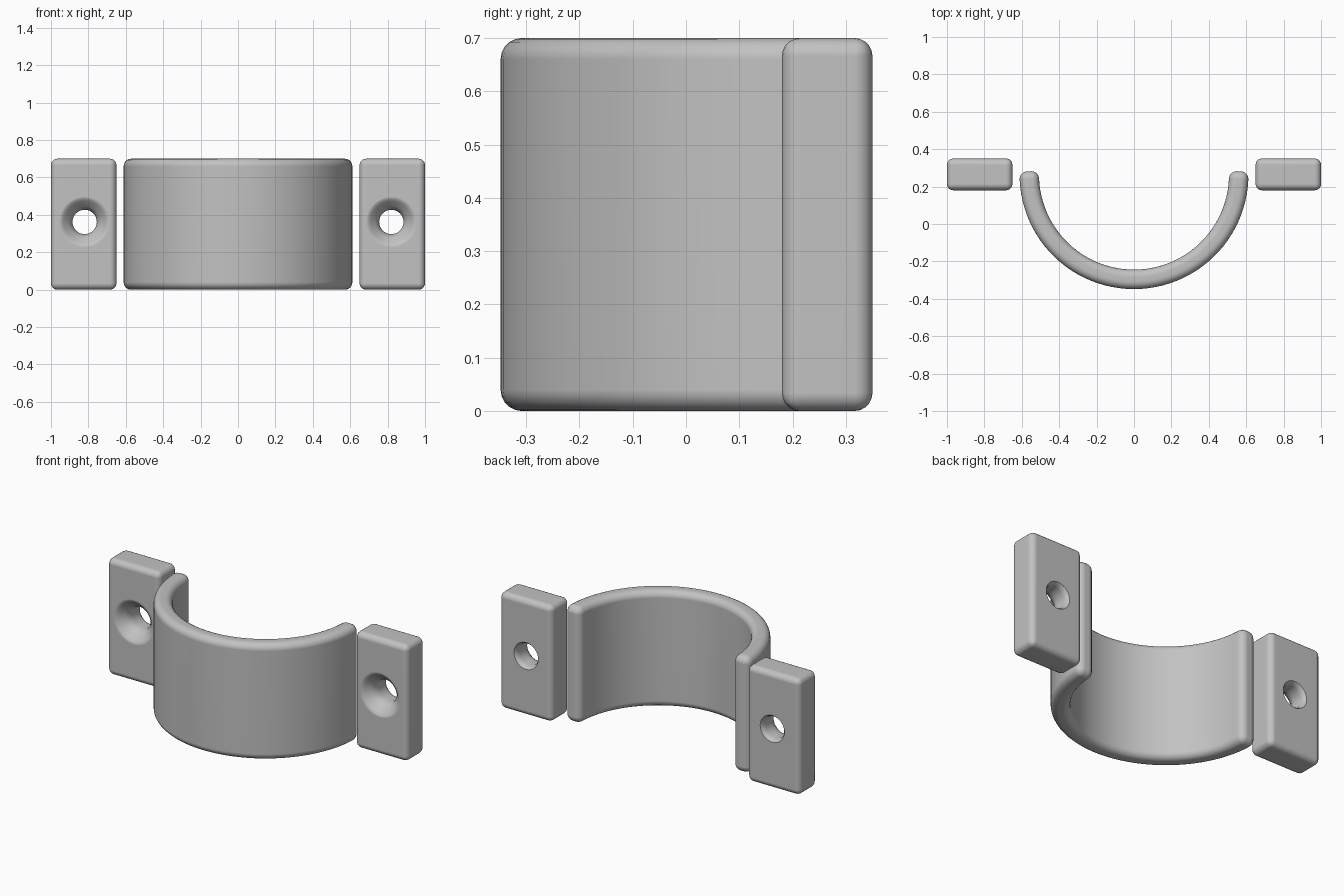
import bpy, bmesh, math
from mathutils import Matrix, Vector

cube = bpy.data.objects.get("Cube")
if cube:
    bpy.data.objects.remove(cube, do_unlink=True)

HEIGHT = 0.7
ROUND = 0.04
COLOUR = (0.54, 0.54, 0.54, 1)
grey = bpy.data.materials.new("plain grey")
grey.use_nodes = True
grey.diffuse_color = COLOUR
grey.node_tree.nodes["Principled BSDF"].inputs["Base Color"].default_value = COLOUR


def add_object(name, bm):
    bmesh.ops.recalc_face_normals(bm, faces=bm.faces)
    mesh = bpy.data.meshes.new(name)
    bm.to_mesh(mesh)
    bm.free()
    obj = bpy.data.objects.new(name, mesh)
    bpy.context.collection.objects.link(obj)
    mesh.materials.append(grey)
    return obj


def apply_and_smooth(obj):
    bpy.ops.object.select_all(action="DESELECT")
    obj.select_set(True)
    bpy.context.view_layer.objects.active = obj
    for mod in list(obj.modifiers):
        bpy.ops.object.modifier_apply(modifier=mod.name)
    bpy.ops.object.shade_smooth_by_angle(angle=math.radians(50))
    weighted = obj.modifiers.new("Flat face shading", "WEIGHTED_NORMAL")
    weighted.keep_sharp = True
    bpy.ops.object.modifier_apply(modifier=weighted.name)


# Rounded rectangle section of the saddle, shrunk by an inset at its ends
def section(inset, steps=5):
    radius = max(ROUND - inset, 0.001)
    half_u = 0.052 - inset - radius
    half_z = HEIGHT / 2 - inset - radius
    pts = []
    for corner, (su, sz) in enumerate(((1, 1), (-1, 1), (-1, -1), (1, -1))):
        for i in range(steps + 1):
            a = math.pi / 2 * (corner + i / steps)
            pts.append((su * half_u + radius * math.cos(a), sz * half_z + radius * math.sin(a)))
    return pts


# Half-round saddle: the section swept round an arc, with rounded ends
def build_saddle(steps=48, cap_steps=5):
    start, end = math.pi + 0.04, math.tau - 0.04
    caps = [math.pi / 2 * i / cap_steps for i in range(1, cap_steps + 1)]
    cap = [(ROUND * math.sin(a), ROUND * (1 - math.cos(a))) for a in caps]
    stations = [(start, -shift, inset) for shift, inset in reversed(cap)]
    stations += [(start + (end - start) * i / steps, 0, 0) for i in range(steps + 1)]
    stations += [(end, shift, inset) for shift, inset in cap]

    bm = bmesh.new()
    rings = []
    for angle, shift, inset in stations:
        radial = Vector((math.cos(angle), math.sin(angle), 0))
        tangent = Vector((-radial.y, radial.x, 0))
        centre = Vector((0, 0.264, HEIGHT / 2)) + radial * 0.56 + tangent * shift
        rings.append([bm.verts.new(centre + radial * u + Vector((0, 0, z)))
                      for u, z in section(inset)])
    for a, b in zip(rings, rings[1:]):
        for i in range(len(a)):
            bm.faces.new((a[i - 1], a[i], b[i], b[i - 1]))
    bm.faces.new(rings[0])
    bm.faces.new(rings[-1])
    return add_object("saddle", bm)


apply_and_smooth(build_saddle())


# Lathed cutter for the screw hole: (radius, y) from front to back
def screw_hole_cutter(x):
    profile = [(0, 0.1), (0.15, 0.1), (0.15, 0.176), (0.125, 0.183), (0.112, 0.192),
               (0.085, 0.22), (0.072, 0.237), (0.065, 0.265), (0.066, 0.32),
               (0.071, 0.338), (0.084, 0.354), (0.084, 0.4), (0, 0.4)]
    bm = bmesh.new()
    verts = [bm.verts.new((r, y, 0)) for r, y in profile]
    edges = [bm.edges.new(pair) for pair in zip(verts, verts[1:])]
    bmesh.ops.spin(bm, geom=verts + edges, cent=(0, 0, 0), axis=(0, 1, 0),
                   angle=math.tau, steps=32)
    bmesh.ops.remove_doubles(bm, verts=bm.verts, dist=0.0005)
    bmesh.ops.translate(bm, vec=(x, 0, 0.362), verts=bm.verts)
    cutter = add_object("screw_hole_cutter", bm)
    cutter.hide_render = True
    return cutter


# Mounting plates with countersunk holes, one on each side
for side, name in ((1, "left_plate"), (-1, "right_plate")):
    bm = bmesh.new()
    size = Matrix.Diagonal((0.35, 0.17, HEIGHT, 1))
    bmesh.ops.create_cube(bm, size=1,
                          matrix=Matrix.Translation((side * 0.825, 0.265, HEIGHT / 2)) @ size)
    plate = add_object(name, bm)
    bevel = plate.modifiers.new("Rounded edges", "BEVEL")
    bevel.width = 0.034
    bevel.segments = 5
    cutter = screw_hole_cutter(side * 0.82)
    cut = plate.modifiers.new("Screw hole", "BOOLEAN")
    cut.operation = "DIFFERENCE"
    cut.solver = "EXACT"
    cut.object = cutter
    apply_and_smooth(plate)
    bpy.data.objects.remove(cutter, do_unlink=True)
